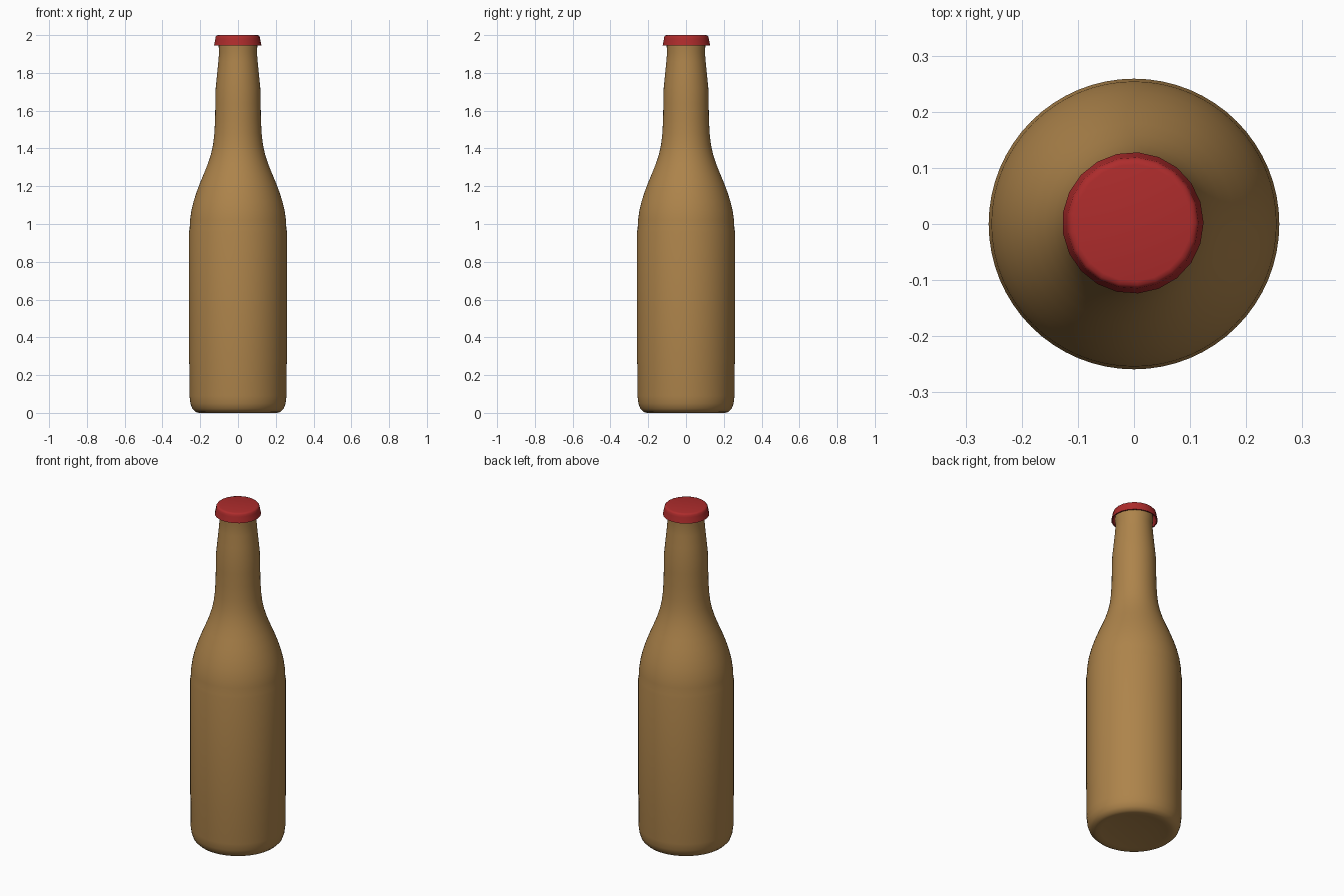
import bpy, bmesh, math

if "Cube" in bpy.data.objects:
    bpy.data.objects.remove(bpy.data.objects["Cube"])


def material(name, color):
    m = bpy.data.materials.new(name)
    m.diffuse_color = color
    m.use_nodes = True
    m.node_tree.nodes["Principled BSDF"].inputs["Base Color"].default_value = m.diffuse_color
    return m


def lathe(name, profile, segments, mat, angle, center=(0, 0)):
    """Revolve an (r, z) profile around z; r = 0 becomes a pole."""
    bm = bmesh.new()
    verts = [bm.verts.new((r, 0, z)) for r, z in profile]
    edges = [bm.edges.new(pair) for pair in zip(verts, verts[1:])]
    bmesh.ops.spin(bm, geom=verts + edges, cent=(0, 0, 0), axis=(0, 0, 1),
                   angle=math.tau, steps=segments)
    bmesh.ops.remove_doubles(bm, verts=bm.verts, dist=0.0002)
    bmesh.ops.recalc_face_normals(bm, faces=bm.faces)
    mesh = bpy.data.meshes.new(name)
    bm.to_mesh(mesh)
    bm.free()
    obj = bpy.data.objects.new(name, mesh)
    obj.location = (center[0], center[1], 0)
    bpy.context.collection.objects.link(obj)
    mesh.materials.append(mat)
    bpy.ops.object.select_all(action='DESELECT')
    obj.select_set(True)
    bpy.context.view_layer.objects.active = obj
    bpy.ops.object.shade_smooth_by_angle(angle=math.radians(angle))
    return obj


glass = material("amber_glass", (0.42, 0.23, 0.07, 1))
red = material("red_metal", (0.42, 0.025, 0.025, 1))

# Bottle: shallow hollow base, straight body, shoulder and neck
bottle = [(0, 0.015), (0.12, 0.012), (0.18, 0.004), (0.205, 0.0),
          (0.225, 0.005), (0.242, 0.022), (0.252, 0.05), (0.257, 0.09),
          (0.2575, 0.25), (0.259, 0.27), (0.259, 0.96), (0.256, 0.975),
          (0.254, 1.02), (0.247, 1.07), (0.235, 1.12), (0.219, 1.17),
          (0.200, 1.22), (0.179, 1.27), (0.159, 1.32), (0.143, 1.37),
          (0.132, 1.42), (0.125, 1.48), (0.121, 1.56), (0.120, 1.64),
          (0.118, 1.72), (0.111, 1.79), (0.104, 1.86), (0.100, 1.91),
          (0.102, 1.935), (0.102, 1.97), (0.095, 1.985), (0, 1.985)]
lathe("bottle", bottle, 64, glass, 50)

# Cap: rounded top, flared skirt, hollow underneath
cap = [(0, 2.0), (0.104, 2.0), (0.112, 1.998), (0.117, 1.992),
       (0.119, 1.98), (0.126, 1.946), (0.119, 1.946), (0.112, 1.98),
       (0.104, 1.99), (0, 1.99)]
lathe("bottle_cap", cap, 21, red, 40, center=(-0.002, 0.002))
